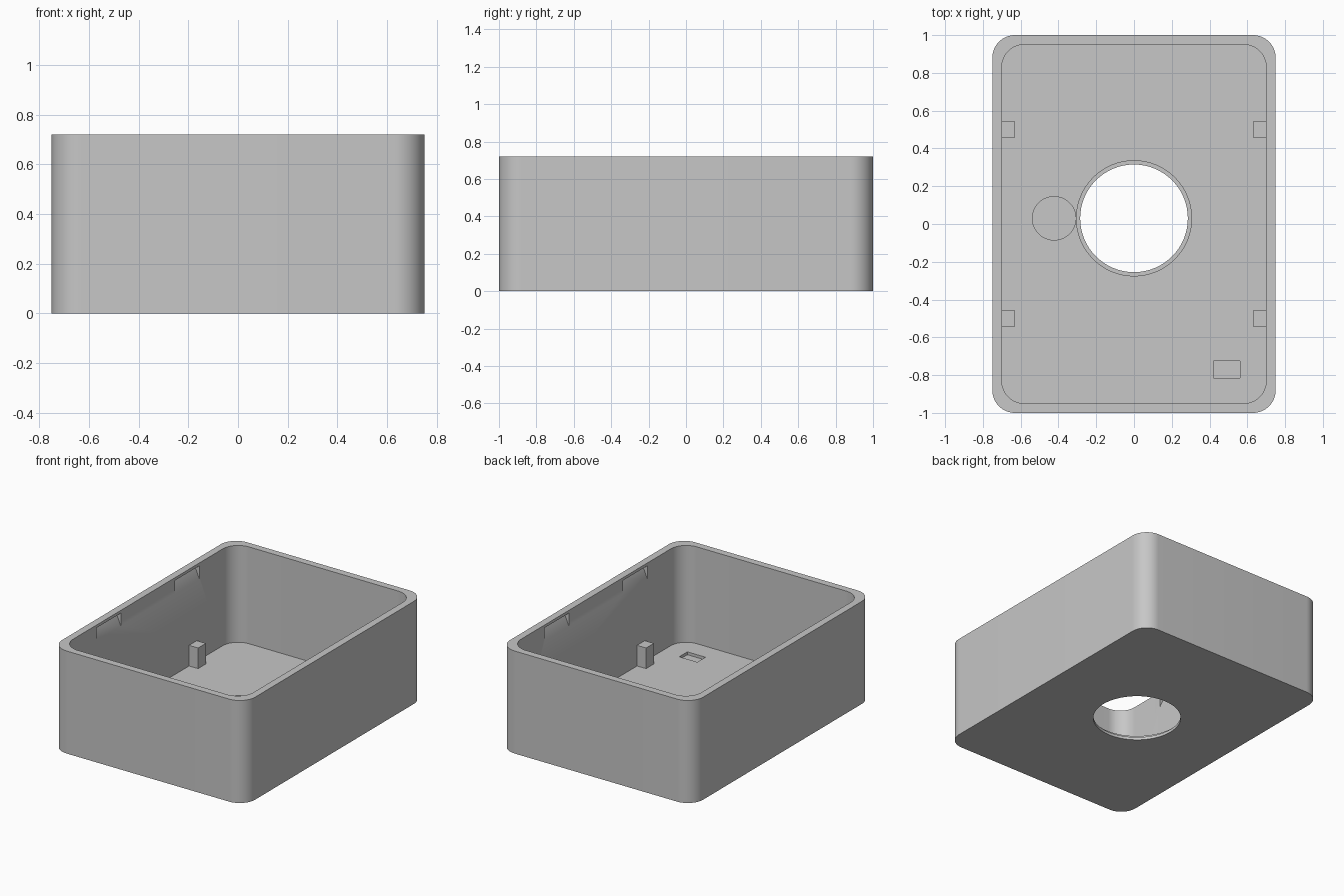
import bpy, bmesh, math
from mathutils import Vector

cube = bpy.data.objects.get("Cube")
if cube:
    bpy.data.objects.remove(cube, do_unlink=True)

HEIGHT, FLOOR, POCKET = 0.72, 0.04, 0.02
HALF_X, HALF_Y, WALL, RADIUS = 0.75, 1.0, 0.05, 0.12
INNER_X, INNER_Y = HALF_X - WALL, HALF_Y - WALL

grey = bpy.data.materials.new("plain grey")
grey.use_nodes = True
colour = (0.57, 0.57, 0.57, 1)
grey.diffuse_color = colour
grey.node_tree.nodes["Principled BSDF"].inputs["Base Color"].default_value = colour


def extrude(name, outline, direction):
    """Solid made by sweeping a closed outline along a direction."""
    bm = bmesh.new()
    face = bm.faces.new([bm.verts.new(p) for p in outline])
    swept = bmesh.ops.extrude_face_region(bm, geom=[face])["geom"]
    verts = [g for g in swept if isinstance(g, bmesh.types.BMVert)]
    bmesh.ops.translate(bm, verts=verts, vec=direction)
    bmesh.ops.recalc_face_normals(bm, faces=bm.faces)
    mesh = bpy.data.meshes.new(name)
    bm.to_mesh(mesh)
    bm.free()
    mesh.materials.append(grey)
    obj = bpy.data.objects.new(name, mesh)
    bpy.context.collection.objects.link(obj)
    return obj


def rounded_block(name, hx, hy, radius, z0, z1, centre=(0, 0), steps=16):
    """Upright block with round corners; a cylinder when hx = hy = radius."""
    outline = []
    for quarter, (sx, sy) in enumerate([(1, 1), (-1, 1), (-1, -1), (1, -1)]):
        for i in range(steps + 1):
            a = (quarter + i / steps) * math.pi / 2
            p = Vector((centre[0] + sx * (hx - radius) + radius * math.cos(a),
                        centre[1] + sy * (hy - radius) + radius * math.sin(a), z0))
            if not outline or min((p - q).length for q in (outline[0], outline[-1])) > 1e-5:
                outline.append(p)
    return extrude(name, outline, (0, 0, z1 - z0))


def box(name, x0, x1, y0, y1, z0, z1):
    outline = [(x0, y0, z0), (x1, y0, z0), (x1, y1, z0), (x0, y1, z0)]
    return extrude(name, outline, (0, 0, z1 - z0))


def cut(target, cutter):
    cutter.hide_render = True
    mod = target.modifiers.new("cut", 'BOOLEAN')
    mod.operation, mod.solver, mod.object = 'DIFFERENCE', 'EXACT', cutter
    bpy.context.view_layer.objects.active = target
    bpy.ops.object.modifier_apply(modifier=mod.name)
    bpy.data.objects.remove(cutter, do_unlink=True)


# Open tray with rounded corners
tray = rounded_block("tray", HALF_X, HALF_Y, RADIUS, 0, HEIGHT)
cut(tray, rounded_block("cavity", INNER_X, INNER_Y, RADIUS, FLOOR, HEIGHT + 0.2))

# Round opening with a stepped seat, and the shallow floor pockets
hole = (0, 0.03)
cut(tray, rounded_block("opening", 0.285, 0.285, 0.285, -0.1, 0.2, hole))
cut(tray, rounded_block("seat", 0.305, 0.305, 0.305, FLOOR - POCKET, 0.2, hole))
cut(tray, rounded_block("round_pocket", 0.115, 0.115, 0.115,
                        FLOOR - POCKET, 0.2, (-0.423, 0.03)))
cut(tray, box("square_pocket", 0.42, 0.56, -0.815, -0.725, FLOOR - POCKET, 0.2))

# Wedge-shaped snap slots inside the long walls, and floor posts below them
for side, side_name in ((-1, "right"), (1, "left")):
    for end, end_name in ((-1, "front"), (1, "back")):
        y = end * 0.435
        profile = [(0.69, 0.61), (INNER_X, 0.61), (0.74, 0.70), (0.69, 0.70)]
        cut(tray, extrude("slot", [(side * x, y - 0.135, z) for x, z in profile],
                          (0, 0.27, 0)))
        xs = sorted((side * 0.63, side * INNER_X))
        box(f"{end_name}_{side_name}_post", *xs,
            end * 0.5 - 0.043, end * 0.5 + 0.043, FLOOR, 0.185)

# Smooth the round walls and keep the rims crisp
bpy.ops.object.select_all(action='DESELECT')
tray.select_set(True)
bpy.context.view_layer.objects.active = tray
bpy.ops.object.shade_smooth_by_angle(angle=math.radians(30))
